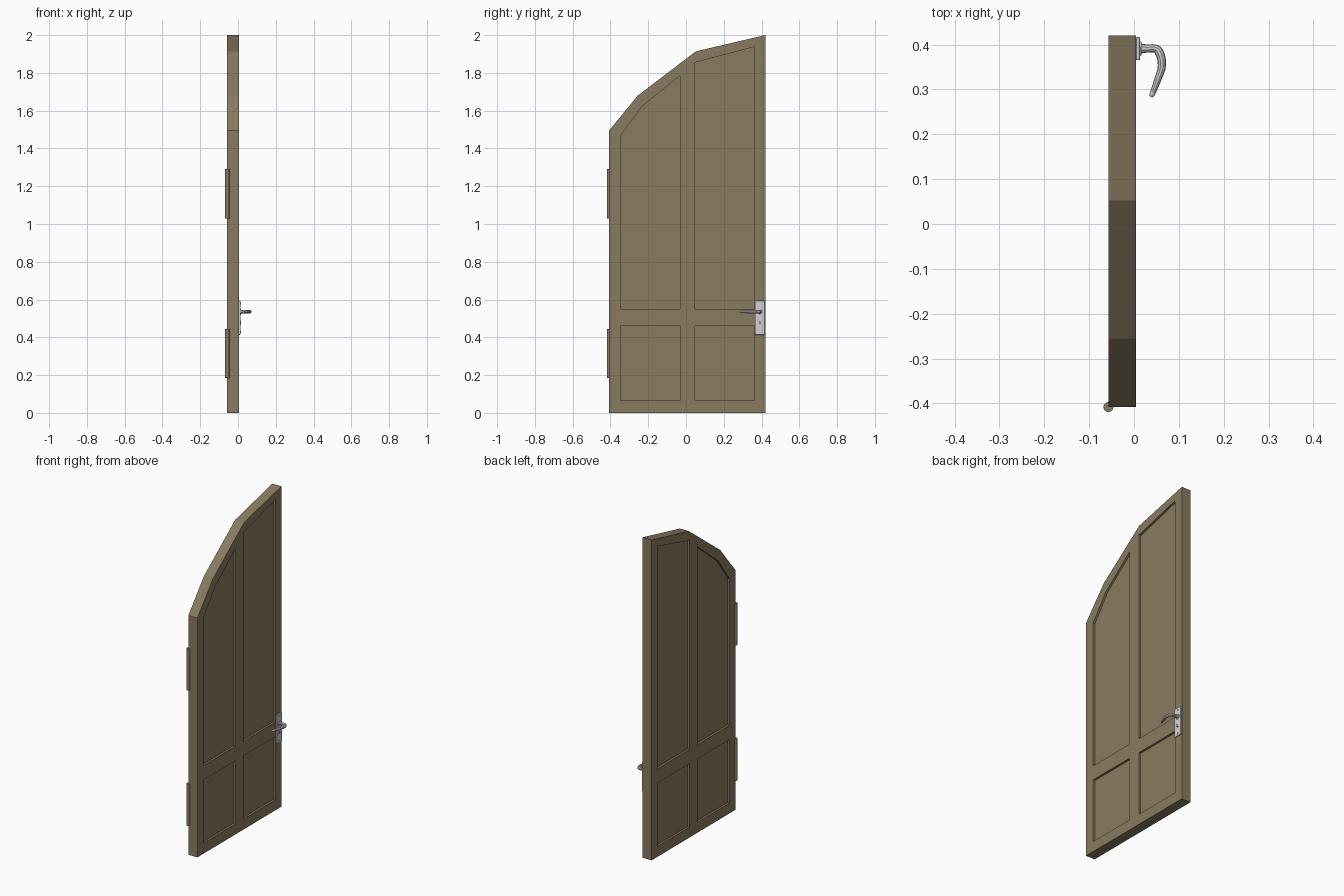
import bpy
import bmesh
from math import pi, radians
from mathutils import Matrix, Vector

cube = bpy.data.objects.get("Cube")
if cube:
    bpy.data.objects.remove(cube, do_unlink=True)


def material(name, rgb, metallic=0.0):
    m = bpy.data.materials.new(name)
    m.use_nodes = True
    m.diffuse_color = (*rgb, 1)
    m.node_tree.nodes["Principled BSDF"].inputs["Base Color"].default_value = (*rgb, 1)
    return m


WOOD = material("olive brown wood", (0.25, 0.198, 0.115))
STEEL = material("pale steel", (0.65, 0.65, 0.66))
DARK = material("dark keyhole", (0.06, 0.06, 0.06))

# Local x, y, z of a flat profile become world y, z, x
UPRIGHT = Matrix(((0, 0, 1, 0), (1, 0, 0, 0), (0, 1, 0, 0), (0, 0, 0, 1)))


def to_mesh_object(name, curve, mat, matrix):
    """Turn a curve into a plain mesh object."""
    temp = bpy.data.objects.new(name + "_curve", curve)
    bpy.context.collection.objects.link(temp)
    bpy.context.view_layer.update()
    graph = bpy.context.evaluated_depsgraph_get()
    mesh = bpy.data.meshes.new_from_object(temp.evaluated_get(graph))
    bpy.data.objects.remove(temp, do_unlink=True)
    mesh.transform(matrix)
    mesh.materials.clear()
    mesh.materials.append(mat)
    obj = bpy.data.objects.new(name, mesh)
    bpy.context.collection.objects.link(obj)
    return obj


def slab(name, loops, x, half, mat, bevel=0.0):
    """Extrude closed (y, z) loops along x; inner loops become holes."""
    curve = bpy.data.curves.new(name, "CURVE")
    curve.dimensions = "2D"
    curve.fill_mode = "BOTH"
    curve.extrude = half
    for loop in loops:
        spline = curve.splines.new("POLY")
        spline.points.add(len(loop) - 1)
        for p, (y, z) in zip(spline.points, loop):
            p.co = (y, z, 0, 1)
        spline.use_cyclic_u = True
    obj = to_mesh_object(name, curve, mat, Matrix.Translation((x, 0, 0)) @ UPRIGHT)
    bm = bmesh.new()
    bm.from_mesh(obj.data)
    bmesh.ops.remove_doubles(bm, verts=bm.verts, dist=1e-5)
    bmesh.ops.recalc_face_normals(bm, faces=bm.faces)
    for f in bm.faces:
        f.smooth = False
    bm.to_mesh(obj.data)
    bm.free()
    if bevel:
        mod = obj.modifiers.new("soft edges", "BEVEL")
        mod.width = bevel
        mod.segments = 2
    return obj


def smooth(obj):
    bpy.ops.object.select_all(action="DESELECT")
    obj.select_set(True)
    bpy.context.view_layer.objects.active = obj
    bpy.ops.object.shade_smooth_by_angle(angle=radians(35))


def cylinder(name, centre, radius, depth, axis, mat, sides=24):
    bm = bmesh.new()
    turn = Matrix.Rotation(pi / 2, 4, "Y") if axis == "X" else Matrix()
    bmesh.ops.create_cone(bm, cap_ends=True, segments=sides, radius1=radius,
                          radius2=radius, depth=depth,
                          matrix=Matrix.Translation(centre) @ turn)
    mesh = bpy.data.meshes.new(name)
    bm.to_mesh(mesh)
    bm.free()
    mesh.materials.append(mat)
    obj = bpy.data.objects.new(name, mesh)
    bpy.context.collection.objects.link(obj)
    smooth(obj)
    return obj


def rectangle(y0, y1, z0, z1):
    return [(y0, z0), (y1, z0), (y1, z1), (y0, z1)]


# Door frame with four openings
MID, HALF = -0.026, 0.031
FACE = MID + HALF
outline = [(-0.408, 0), (0.42, 0), (0.42, 2), (0.052, 1.914), (-0.255, 1.68), (-0.408, 1.494)]
panels = {
    "lower_hinge_panel": rectangle(-0.348, -0.032, 0.065, 0.46),
    "lower_handle_panel": rectangle(0.048, 0.362, 0.065, 0.46),
    "upper_hinge_panel": [(-0.348, 0.55), (-0.032, 0.55), (-0.032, 1.785),
                          (-0.235, 1.62), (-0.348, 1.465)],
    "upper_handle_panel": [(0.048, 0.55), (0.362, 0.55), (0.362, 1.938), (0.048, 1.855)],
}
slab("door_frame", [outline] + list(panels.values()), MID, HALF, WOOD)

# Recessed panels
for name, loop in panels.items():
    slab(name, [loop], MID, HALF - 0.013, WOOD)

# Hinges
for name, z in (("lower_hinge", 0.315), ("upper_hinge", 1.16)):
    cylinder(name, (-0.057, -0.408, z), 0.011, 0.26, "Z", WOOD)

# Handle plate, screws and lock
HY, HZ = 0.391, 0.535
slab("handle_plate", [rectangle(HY - 0.026, HY + 0.026, 0.413, 0.594)],
     FACE + 0.004, 0.004, STEEL, 0.003)
for name, z in (("top_screw", 0.58), ("bottom_screw", 0.428)):
    cylinder(name, (FACE + 0.008, HY, z), 0.005, 0.004, "X", STEEL, 12)
cylinder("lock_ring", (FACE + 0.008, HY, 0.478), 0.011, 0.004, "X", STEEL)
slab("keyhole", [rectangle(HY - 0.003, HY + 0.003, 0.469, 0.487)], FACE + 0.0105, 0.001, DARK)
cylinder("handle_collar", (FACE + 0.009, HY, HZ), 0.016, 0.006, "X", STEEL)

# Bent lever, tapering to the tip
path = [(0.008, HY, 0.012), (0.03, HY, 0.009), (0.05, HY - 0.001, 0.009), (0.056, HY - 0.008, 0.010),
        (0.062, 0.352, 0.009), (0.054, 0.325, 0.008), (0.04, 0.288, 0.006), (0.038, 0.283, 0.003)]
lever = bpy.data.curves.new("lever", "CURVE")
lever.dimensions = "3D"
lever.bevel_depth = 1.0
lever.bevel_resolution = 3
lever.resolution_u = 4
lever.use_fill_caps = True
spline = lever.splines.new("BEZIER")
spline.bezier_points.add(len(path) - 1)
for p, (x, y, r) in zip(spline.bezier_points, path):
    p.co = Vector((x, y, HZ))
    p.radius = r
    p.handle_left_type = p.handle_right_type = "AUTO"
smooth(to_mesh_object("handle_lever", lever, STEEL, Matrix()))
